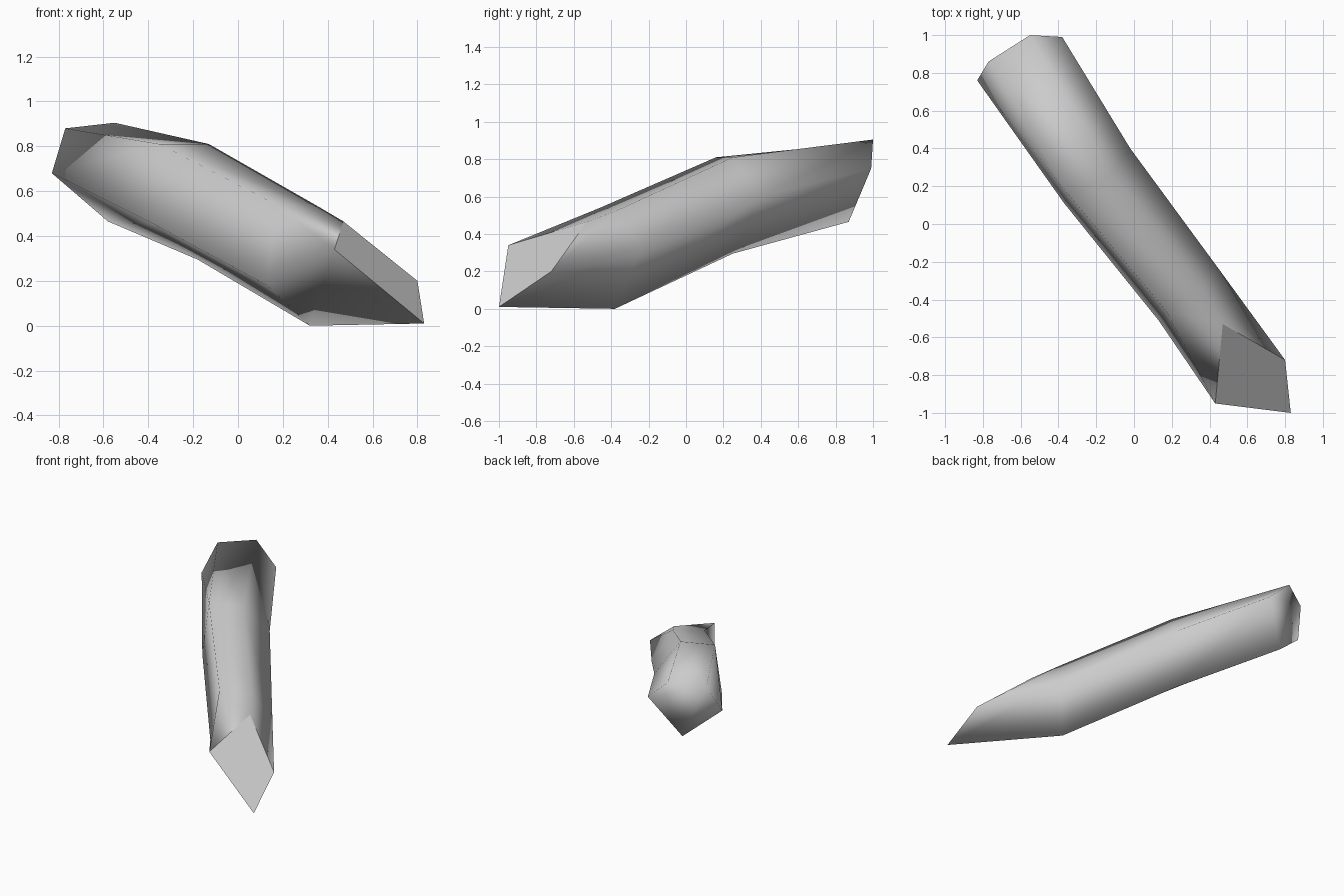
import bpy
import bmesh

default_cube = bpy.data.objects.get("Cube")
if default_cube:
    bpy.data.objects.remove(default_cube, do_unlink=True)


def make_material(name, grey):
    material = bpy.data.materials.new(name)
    material.use_nodes = True
    colour = (grey, grey, grey, 1)
    material.diffuse_color = colour
    material.node_tree.nodes["Principled BSDF"].inputs["Base Color"].default_value = colour
    return material


# Cross-sections, each going round: left, upper left, upper right, right, bottom
back_ring = [(-.83, .76, .68), (-.77, .86, .88), (-.55, 1, .905), (-.38, .99, .75), (-.58, .87, .465)]
middle_ring = [(-.37, .11, .45), (-.35, .16, .81), (-.13, .25, .81), (-.02, .4, .6), (-.18, .25, .295)]
front_ring = [(.13, -.51, .18), (.17, -.46, .54), (.36, -.36, .53), (.45, -.24, .32), (.32, -.38, 0)]

# Slanted four-sided cut at the front: upper left, upper right, right, tip
cut_corners = [(.43, -.95, .34), (.47, -.53, .465), (.8, -.72, .2), (.83, -1, .01)]


def bridge(bm, first, second):
    """Join two closed loops with a band of faces."""
    count = len(first)
    for i in range(count):
        j = (i + 1) % count
        corners = [first[i], first[j], second[j], second[i]]
        bm.faces.new(list(dict.fromkeys(corners)))


def add_loop(bm, points):
    return [bm.verts.new(point) for point in points]


def build_shaft():
    bm = bmesh.new()
    back, middle, front = (add_loop(bm, ring) for ring in (back_ring, middle_ring, front_ring))
    cut = add_loop(bm, cut_corners)

    # Bent five-sided body, closed at the back
    bridge(bm, back, middle)
    bridge(bm, middle, front)
    bm.faces.new(back)

    # The two left rails run together into the upper left corner of the cut
    bridge(bm, front, [cut[0]] + cut)
    cut_face = bm.faces.new(cut)

    bmesh.ops.recalc_face_normals(bm, faces=bm.faces)

    # Smooth body with a crisp flat cut
    for face in bm.faces:
        face.smooth = face is not cut_face
    for edge in cut_face.edges:
        edge.smooth = False

    mesh = bpy.data.meshes.new("bent_shaft")
    bm.to_mesh(mesh)
    bm.free()
    mesh.materials.append(make_material("light grey", .6))
    shaft = bpy.data.objects.new("bent_shaft", mesh)
    bpy.context.collection.objects.link(shaft)
    return shaft


build_shaft()
